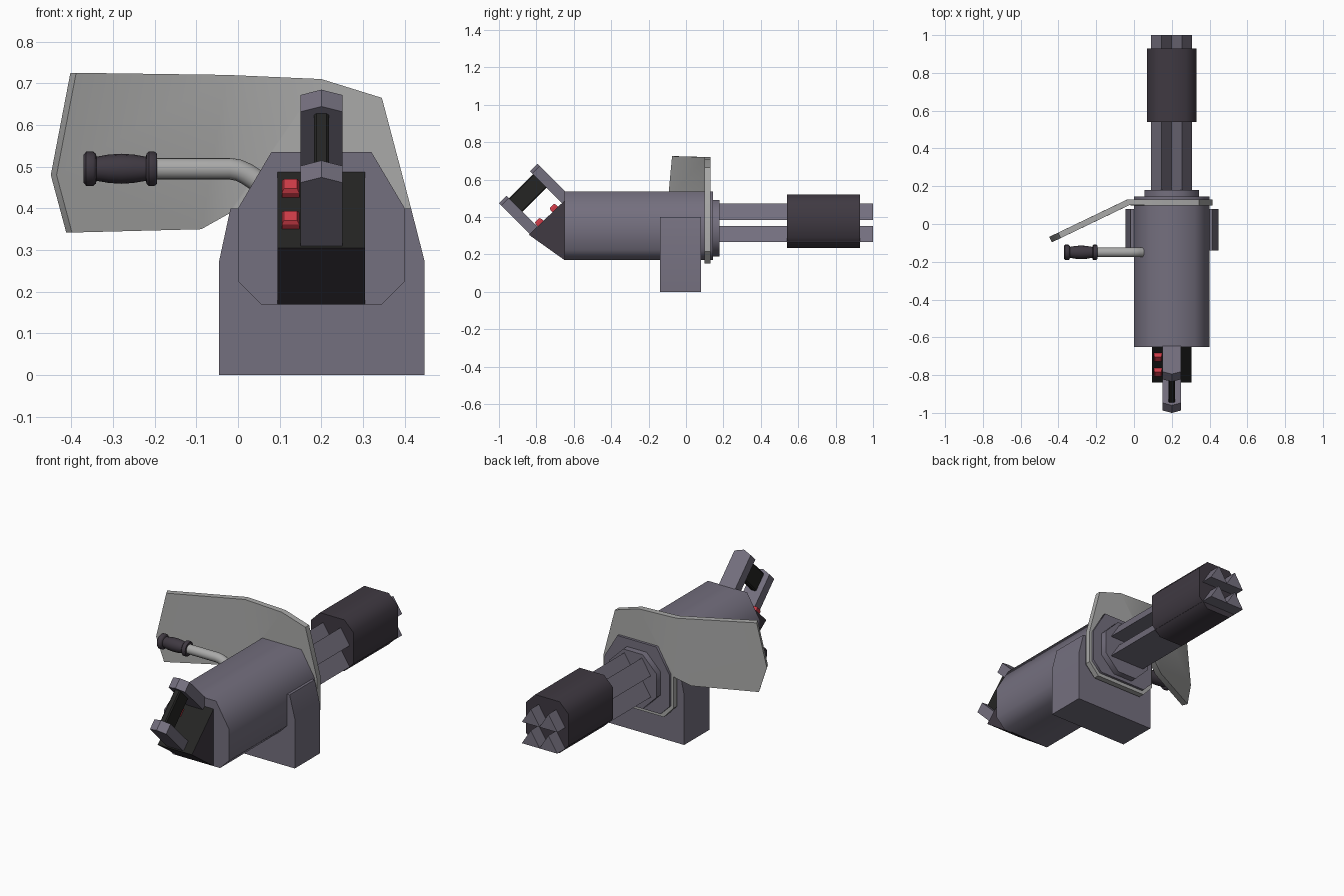
import bpy, bmesh, math
from mathutils import Vector

if "Cube" in bpy.data.objects:
    bpy.data.objects.remove(bpy.data.objects["Cube"])


def material(name, rgb):
    m = bpy.data.materials.new(name)
    m.diffuse_color = (*rgb, 1)
    m.use_nodes = True
    m.node_tree.nodes["Principled BSDF"].inputs["Base Color"].default_value = m.diffuse_color
    return m


STEEL = material("blue grey steel", (0.175, 0.160, 0.210))
DARK = material("dark plum metal", (0.050, 0.041, 0.054))
BLACK = material("black rubber", (0.018, 0.018, 0.017))
PALE = material("pale grey metal", (0.40, 0.40, 0.395))
RED = material("red button", (0.62, 0.045, 0.065))


def smooth_by_angle(ob, degrees):
    bpy.ops.object.select_all(action='DESELECT')
    ob.select_set(True)
    bpy.context.view_layer.objects.active = ob
    bpy.ops.object.shade_smooth_by_angle(angle=math.radians(degrees))


def finish(name, bm, mat, smooth=None):
    bmesh.ops.recalc_face_normals(bm, faces=bm.faces)
    me = bpy.data.meshes.new(name)
    bm.to_mesh(me)
    bm.free()
    ob = bpy.data.objects.new(name, me)
    bpy.context.collection.objects.link(ob)
    me.materials.append(mat)
    if smooth:
        smooth_by_angle(ob, smooth)
    return ob


def loft(name, rings, mat, smooth=None):
    """Skin a list of equal-length point rings and cap both ends."""
    bm = bmesh.new()
    vs = [[bm.verts.new(p) for p in r] for r in rings]
    n = len(vs[0])
    for a, b in zip(vs, vs[1:]):
        for i in range(n):
            j = (i + 1) % n
            bm.faces.new((a[i], a[j], b[j], b[i]))
    bm.faces.new(vs[0])
    bm.faces.new(vs[-1])
    return finish(name, bm, mat, smooth)


def extrude_y(name, pts, y0, y1, mat, smooth=None):
    return loft(name, [[(x, y, z) for x, z in pts] for y in (y0, y1)], mat, smooth)


def extrude_x(name, pts, x0, x1, mat, smooth=None):
    return loft(name, [[(x, y, z) for y, z in pts] for x in (x0, x1)], mat, smooth)


def chamfered(cx, cz, w, h, c):
    """Rectangle with cut corners, centred at cx, cz."""
    w, h = w / 2, h / 2
    q = [(w, h - c), (w - c, h), (c - w, h), (-w, h - c),
         (-w, c - h), (c - w, -h), (w - c, -h), (w, c - h)]
    return [(cx + x, cz + z) for x, z in q]


# Main housing and the mount block around it
extrude_y("housing", [(0.08, 0.535), (0.32, 0.535), (0.40, 0.40), (0.40, 0.225),
                      (0.345, 0.17), (0.055, 0.17), (0, 0.225), (0, 0.40)],
          -0.65, 0.145, STEEL, smooth=65)
extrude_y("mount", [(-0.045, 0), (0.447, 0), (0.447, 0.275), (0.415, 0.40),
                    (-0.018, 0.40), (-0.045, 0.275)], -0.14, 0.08, STEEL, smooth=40)

# Barrel collar, four three-sided barrels and their sleeve
extrude_y("collar", chamfered(0.2, 0.34, 0.29, 0.30, 0.085), 0.14, 0.18, STEEL, smooth=50)
for bx in (0.145, 0.253):
    for bz in (0.267, 0.385):
        extrude_y("barrel", [(bx - 0.055, bz), (bx + 0.055, bz), (bx, bz + 0.086)],
                  0.17, 1.0, STEEL)
extrude_y("barrel_sleeve", chamfered(0.2, 0.377, 0.26, 0.284, 0.055),
          0.54, 0.93, DARK, smooth=50)

# Bent shield plate
BEND = -0.03


def shield_point(x, z):
    return (x, 0.115 + min(0, x - BEND) * 0.48, z)


plate = [(BEND, 0.72), (0.2, 0.71), (0.345, 0.665), (0.415, 0.40), (0.415, 0.215),
         (0.355, 0.15), (0.045, 0.15), (-0.015, 0.215), (-0.015, 0.39), (BEND, 0.385)]
wing = [(BEND, 0.385), (-0.095, 0.35), (-0.405, 0.342), (-0.442, 0.48),
        (-0.395, 0.725), (BEND, 0.72)]
bm = bmesh.new()
for outline in (plate, wing):
    bm.faces.new([bm.verts.new(shield_point(*p)) for p in outline])
bmesh.ops.remove_doubles(bm, verts=bm.verts, dist=0.0005)
shield = finish("shield", bm, PALE)
mod = shield.modifiers.new("thickness", 'SOLIDIFY')
mod.thickness = 0.032
mod.offset = 0
bpy.ops.object.select_all(action='DESELECT')
shield.select_set(True)
bpy.context.view_layer.objects.active = shield
bpy.ops.object.modifier_apply(modifier=mod.name)
smooth_by_angle(shield, 32)

# Rear control panel wedge with a black sloping face
wedge = extrude_x("control_panel", [(-0.64, 0.17), (-0.65, 0.17), (-0.84, 0.305),
                                    (-0.65, 0.487), (-0.64, 0.487)], 0.095, 0.305, DARK)
wedge.data.materials.append(BLACK)
for f in wedge.data.polygons:
    if f.normal.z > 0.5:
        f.material_index = 1

# Directions of the tilted rear handle in the side plane
OUT = Vector((0, -1, 1)).normalized()
DOWN = Vector((0, -1, -1)).normalized()
SIDE = Vector((1, 0, 0))

# Red buttons standing on the slope
for by, bz in ((-0.778, 0.365), (-0.699, 0.441)):
    c = Vector((0.126, by, bz))
    rings = [[c + SIDE * (sx * w) + DOWN * (sy * w) + OUT * h
              for sx, sy in ((-1, -1), (1, -1), (1, 1), (-1, 1))]
             for w, h in ((0.021, -0.01), (0.021, 0.015), (0.016, 0.025))]
    loft("button", rings, RED)

# Two handle arms with slightly pointed ends
for name, start, length in (("upper_arm", (0.2, -0.62, 0.51), 0.247),
                            ("lower_arm", (0.2, -0.79, 0.345), 0.240)):
    s = Vector(start)
    outline = [(-0.05, 0), (0.05, 0), (0.05, length - 0.018),
               (0, length), (-0.05, length - 0.018)]
    loft(name, [[s + SIDE * u + OUT * v + DOWN * t for u, v in outline]
                for t in (0, 0.057)], STEEL)

# Black grip between the arms
top = Vector((0.2, -0.835, 0.645)) - OUT * 0.08
section = [(0.018, -0.04), (0.018, 0.05), (0.012, 0.056), (-0.012, 0.056),
           (-0.018, 0.05), (-0.018, -0.04), (-0.012, -0.046), (0.012, -0.046)]
loft("rear_grip", [[top + SIDE * u + OUT * v + DOWN * t for u, v in section]
                   for t in (-0.005, 0.185)], BLACK)


def tube(name, stations, mat, sides=16, smooth=40):
    """Round tube in the xz plane; stations are x, z, radius, tilt in degrees."""
    rings = []
    for x, z, r, tilt in stations:
        t = math.radians(tilt)
        up = Vector((math.sin(t), 0, math.cos(t)))
        c = Vector((x, -0.15, z))
        rings.append([c + up * (r * math.cos(a)) + Vector((0, r * math.sin(a), 0))
                      for a in (2 * math.pi * k / sides for k in range(sides))])
    return loft(name, rings, mat, smooth)


# Side lever: bent rod and turned handle
tube("lever_rod", [(-0.21, 0.495, 0.026, 0), (-0.02, 0.495, 0.026, 0),
                   (0.0, 0.492, 0.026, 12), (0.02, 0.483, 0.026, 28),
                   (0.10, 0.43, 0.026, 34)], PALE)
tube("lever_grip", [(x, 0.495, r, 0) for x, r in (
    (-0.370, 0.034), (-0.364, 0.041), (-0.347, 0.041), (-0.341, 0.036),
    (-0.339, 0.029), (-0.31, 0.034), (-0.28, 0.036), (-0.25, 0.034),
    (-0.221, 0.029), (-0.219, 0.036), (-0.214, 0.041), (-0.200, 0.041),
    (-0.194, 0.036))], DARK)
